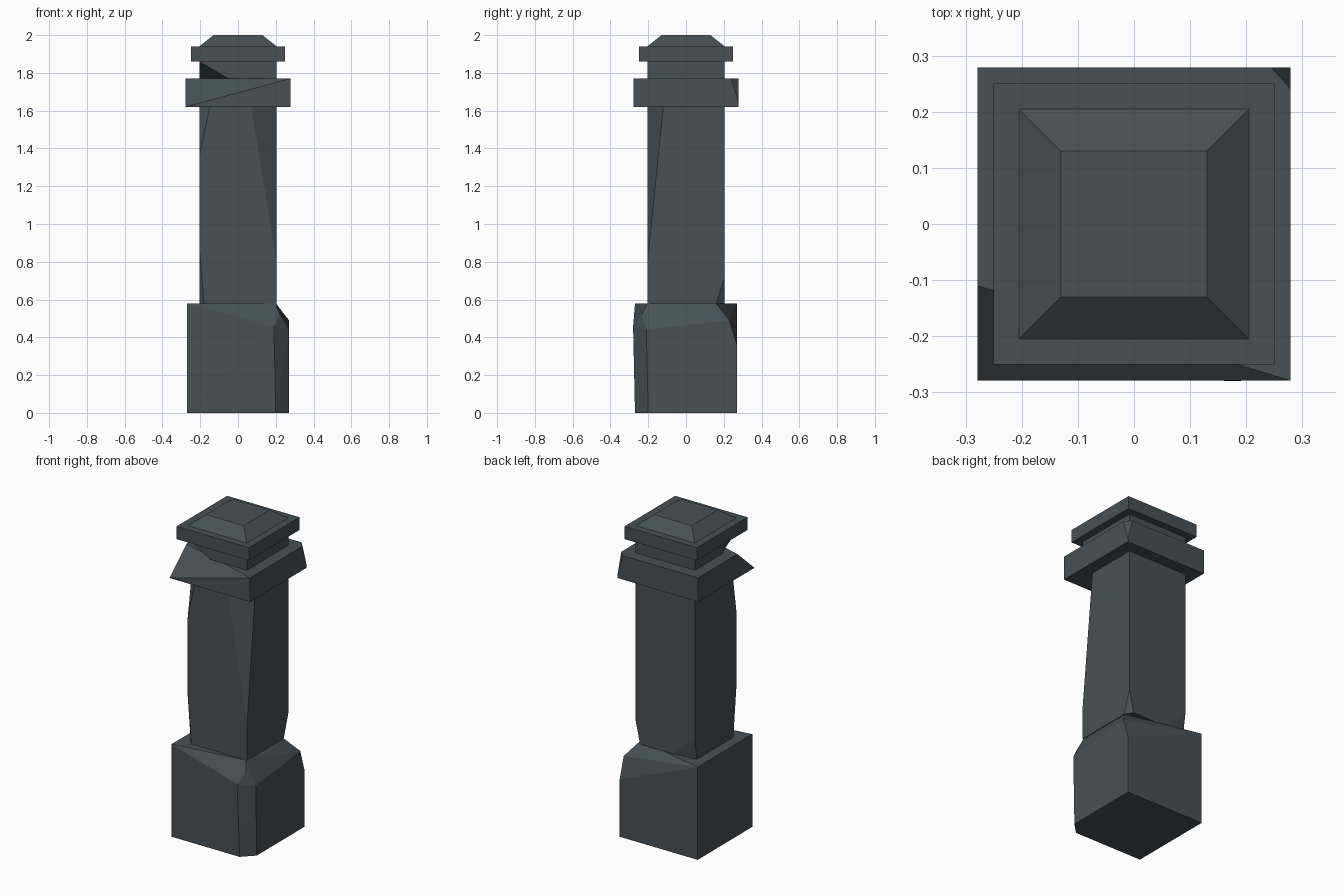
import bpy, bmesh, math

if "Cube" in bpy.data.objects:
    bpy.data.objects.remove(bpy.data.objects["Cube"])

stone = bpy.data.materials.new("dark_slate_stone")
stone.diffuse_color = (0.063, 0.082, 0.092, 1)
stone.use_nodes = True
stone.node_tree.nodes["Principled BSDF"].inputs["Base Color"].default_value = stone.diffuse_color


def finish(name, bm):
    bmesh.ops.recalc_face_normals(bm, faces=bm.faces)
    me = bpy.data.meshes.new(name)
    bm.to_mesh(me)
    bm.free()
    me.materials.append(stone)
    ob = bpy.data.objects.new(name, me)
    bpy.context.collection.objects.link(ob)


def chipped_block(name, h, z0, z1, chips={}):
    """Square block; each chipped corner (sx, sy, top) is replaced by new points."""
    pts = []
    for sx in (-1, 1):
        for sy in (-1, 1):
            for top in (0, 1):
                pts += chips.get((sx, sy, top), [(sx * h, sy * h, z1 if top else z0)])
    bm = bmesh.new()
    for p in pts:
        bm.verts.new(p)
    res = bmesh.ops.convex_hull(bm, input=bm.verts[:])
    loose = [v for v in bm.verts if not v.link_faces]
    bmesh.ops.delete(bm, geom=loose, context='VERTS')
    bmesh.ops.dissolve_limit(bm, angle_limit=math.radians(0.5),
                             verts=bm.verts[:], edges=bm.edges[:])
    finish(name, bm)


# Base block: front, right and back top edges broken, front right corner cut
chipped_block("base_block", 0.27, 0, 0.58, {
    (1, -1, 0): [(0.2, -0.27, 0), (0.27, -0.2, 0)],
    (1, -1, 1): [(0.19, -0.28, 0.455), (0.27, -0.21, 0.44),
                 (0.22, -0.235, 0.52), (0.2, -0.205, 0.58)],
    (1, 1, 1): [(0.2, 0.16, 0.58), (0.27, 0.23, 0.49), (0.27, 0.27, 0.36)],
})

# Shaft with a long chip at the front right and small ones elsewhere
s = 0.205
chipped_block("shaft", s, 0.58, 1.62, {
    (1, -1, 1): [(0.07, -s, 1.62), (s, -0.12, 1.62), (s, -s, 0.79)],
    (-1, -1, 1): [(-0.15, -s, 1.62), (-s, -0.165, 1.62), (-s, -s, 1.36)],
    (-1, -1, 0): [(-0.18, -s, 0.58), (-s, -0.175, 0.58), (-s, -s, 0.88)],
    (1, 1, 0): [(s, 0.16, 0.58), (0.175, s, 0.58), (s, s, 0.72)],
    (-1, 1, 0): [(-0.05, s, 0.58), (-s, 0.185, 0.58), (-s, s, 0.71)],
})

# Collar ring: front edge sloped away, back right corner chipped
r = 0.279
chipped_block("collar", r, 1.62, 1.77, {
    (-1, -1, 1): [(-r, -0.11, 1.77)],
    (1, 1, 1): [(0.245, r, 1.77), (r, 0.24, 1.77), (r, r, 1.64)],
})

# Neck, undercut at the front left
chipped_block("neck", s, 1.77, 1.86, {
    (-1, -1, 0): [(-0.05, -s, 1.77), (-s, -0.06, 1.77)],
})

# Cap slab and sloped top
chipped_block("cap_slab", 0.25, 1.86, 1.94)
t = 0.13
chipped_block("cap_top", s, 1.94, 2.0, {
    (sx, sy, 1): [(sx * t, sy * t, 2.0)] for sx in (-1, 1) for sy in (-1, 1)})
